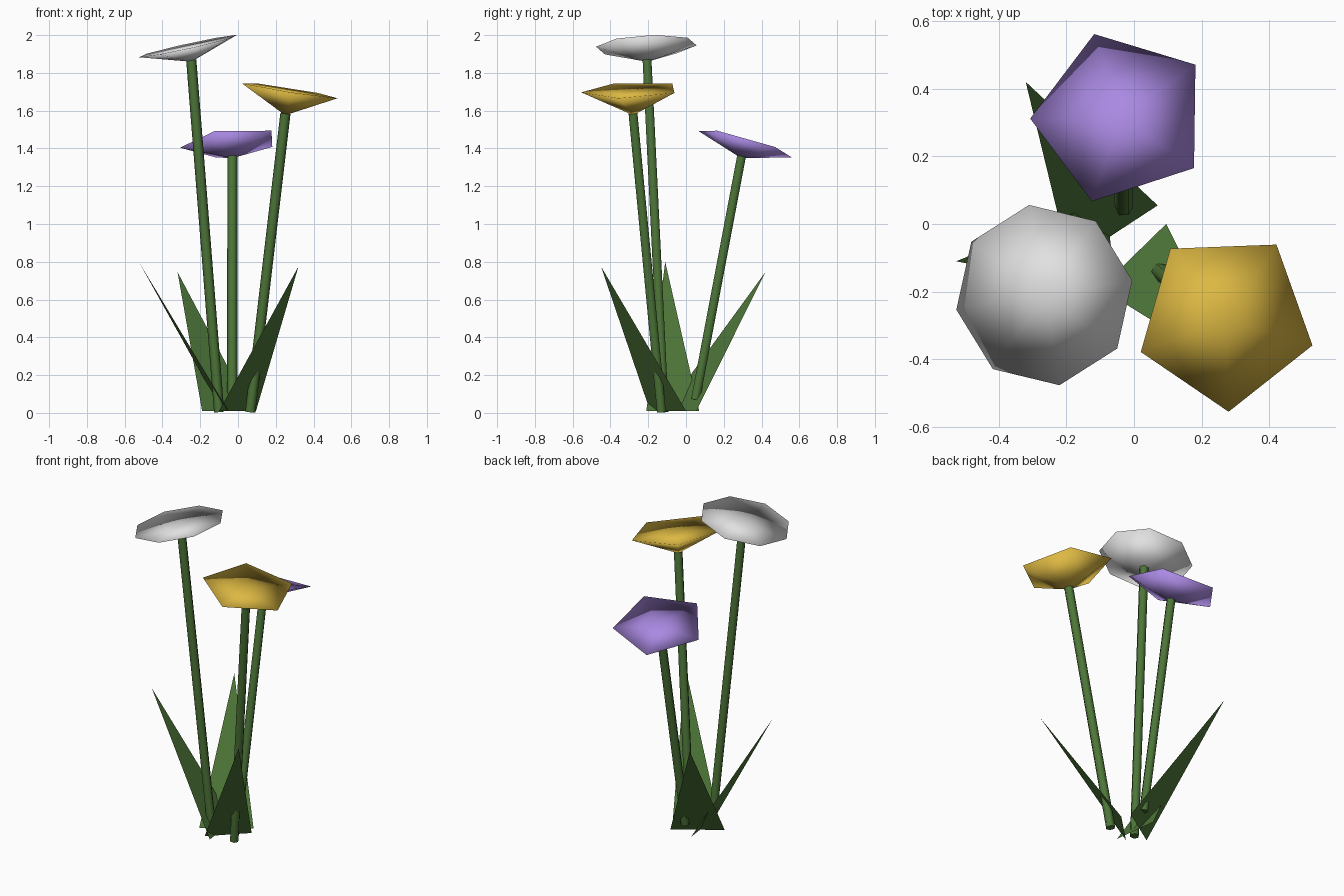
import bpy, math
from mathutils import Vector

if "Cube" in bpy.data.objects:
    bpy.data.objects.remove(bpy.data.objects["Cube"])


def material(name, rgb):
    m = bpy.data.materials.new(name)
    m.diffuse_color = (*rgb, 1)
    m.use_nodes = True
    m.node_tree.nodes["Principled BSDF"].inputs["Base Color"].default_value = m.diffuse_color
    return m


GREEN = material("leaf_green", (0.075, 0.18, 0.04))
WHITE = material("petal_white", (0.75, 0.75, 0.75))
YELLOW = material("petal_yellow", (0.72, 0.48, 0.055))
PURPLE = material("petal_purple", (0.40, 0.25, 0.76))


def add(name, verts, faces, mat, smooth=True):
    me = bpy.data.meshes.new(name)
    me.from_pydata([tuple(v) for v in verts], [], faces)
    me.materials.append(mat)
    me.polygons.foreach_set("use_smooth", [smooth] * len(faces))
    me.update()
    ob = bpy.data.objects.new(name, me)
    bpy.context.collection.objects.link(ob)
    return ob


def ring(center, axis, radius, sides, start):
    q = Vector((0, 0, 1)).rotation_difference(axis)
    return [center + q @ Vector((radius * math.cos(start + math.tau * i / sides),
                                 radius * math.sin(start + math.tau * i / sides), 0))
            for i in range(sides)]


# Blossom: shallow upside-down cone with a fan-filled top
def blossom(name, center, normal, sides, start, depth, mat, radius=0.27):
    c, n = Vector(center), Vector(normal).normalized()
    tip = c - n * depth
    verts = ring(c, n, radius, sides, math.radians(start)) + [c, tip]
    faces = []
    for i in range(sides):
        j = (i + 1) % sides
        faces += [(i, j, sides), (j, i, sides + 1)]
    add(name, verts, faces, mat)
    return tip


# Stem: slim six-sided tube from the ground to the blossom tip
def stem(name, foot, top, radius=0.027, sides=6):
    foot = Vector(foot)
    axis = (top - foot).normalized()
    verts = ring(foot, axis, radius, sides, 0) + ring(top + axis * 0.01, axis, radius, sides, 0)
    faces = [(i, (i + 1) % sides, sides + (i + 1) % sides, sides + i) for i in range(sides)]
    faces += [tuple(reversed(range(sides))), tuple(range(sides, 2 * sides))]
    ob = add(name, verts, faces, GREEN)
    for p in ob.data.polygons[sides:]:
        p.use_smooth = False


# Flowers: name, centre, facing, petal corners, start angle, depth, colour, stem foot
flowers = [
    ("white", (-0.265, -0.21, 1.942), (-0.22, -0.05, 1), 8, 99.5, 0.085, WHITE, (-0.10, -0.115, 0.005)),
    ("yellow", (0.271, -0.285, 1.709), (0.158, -0.04, 1), 5, -88, 0.135, YELLOW, (0.065, -0.13, 0.005)),
    ("purple", (-0.038, 0.315, 1.43), (-0.10, 0.283, 1), 5, 108, 0.085, PURPLE, (-0.03, 0.05, 0.07)),
]
for name, center, normal, sides, start, depth, mat, foot in flowers:
    tip = blossom(name + "_blossom", center, normal, sides, start, depth, mat)
    stem(name + "_stem", foot, tip)

# Leaves: flat triangular blades leaning outwards
leaves = {
    "back_leaf": [(-0.19, -0.115, 0.01), (0.07, 0.055, 0.01), (-0.32, 0.42, 0.745)],
    "front_leaf": [(0.095, 0.0, 0.01), (-0.10, -0.19, 0.01), (0.32, -0.45, 0.775)],
    "left_leaf": [(-0.05, -0.21, 0.01), (-0.085, 0.07, 0.01), (-0.525, -0.11, 0.80)],
}
for name, pts in leaves.items():
    add(name, pts, [(0, 1, 2)], GREEN, smooth=False)
